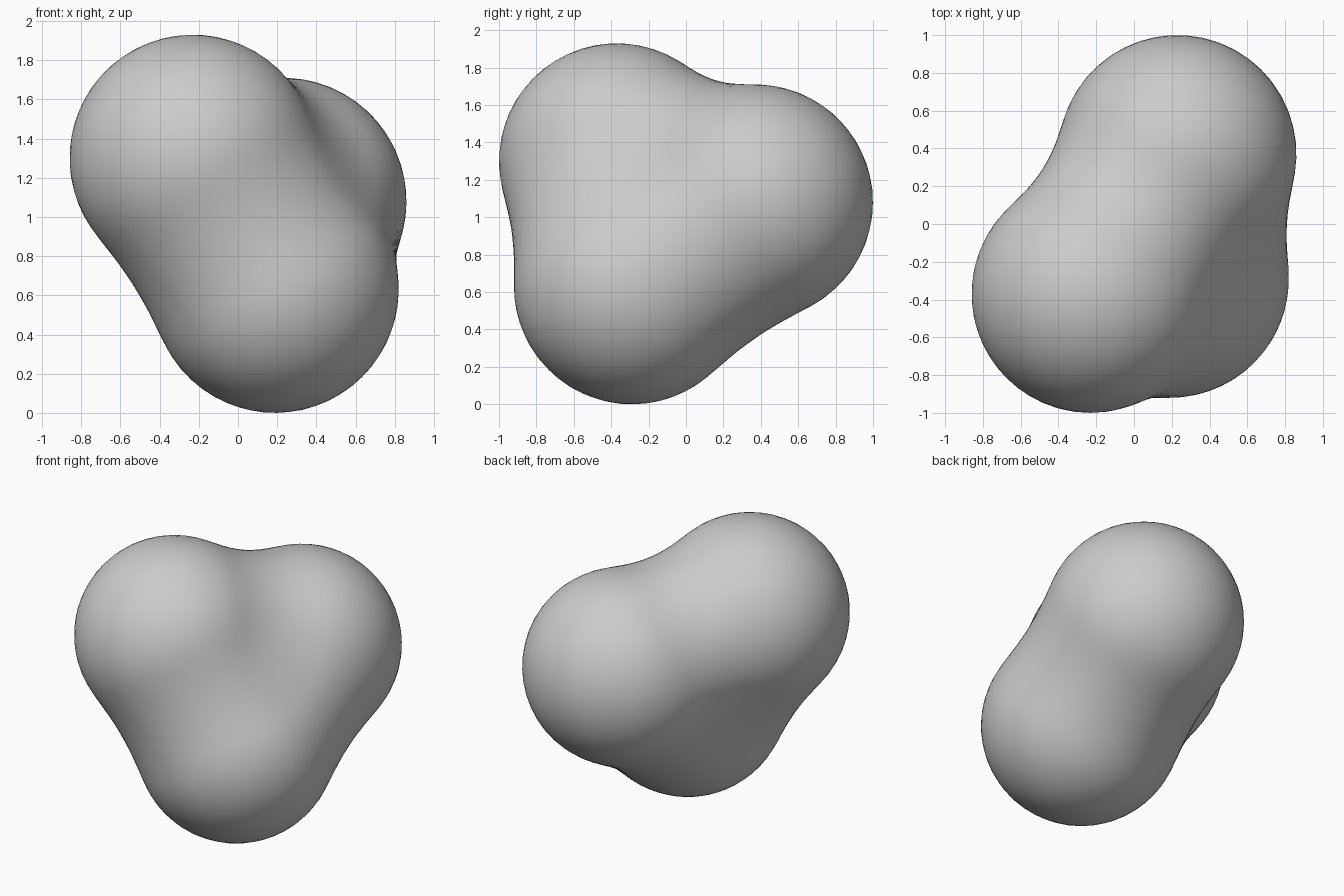
import bpy, bmesh
from mathutils import Vector

if "Cube" in bpy.data.objects:
    bpy.data.objects.remove(bpy.data.objects["Cube"])

# Three equal soft balls that melt into one another
BALL_RADIUS = 0.63
REACH = 1.0          # how far each ball's blending field extends
BALLS = [Vector((-0.23, -0.37, 1.30)),   # upper front
         Vector((0.19, -0.29, 0.63)),    # lower
         Vector((0.23, 0.37, 1.08))]     # back
CORE = sum(BALLS, Vector()) / 3
LEVEL = (1 - (BALL_RADIUS / REACH) ** 2) ** 3


def field(p):
    return sum(max(0.0, 1 - (p - c).length_squared / REACH ** 2) ** 3 for c in BALLS)


def surface_point(direction):
    # Bisect inward along the ray to the blended surface
    near, far = 0.0, 1.6
    for _ in range(24):
        mid = (near + far) / 2
        if field(CORE + direction * mid) > LEVEL:
            near = mid
        else:
            far = mid
    return CORE + direction * near


# Blob: a sphere pushed out to the blended surface
bm = bmesh.new()
bmesh.ops.create_icosphere(bm, subdivisions=5, radius=1)
for v in bm.verts:
    v.co = surface_point(v.co.normalized())
# Even out the mesh spacing, then settle back onto the surface
for _ in range(3):
    bmesh.ops.smooth_vert(bm, verts=bm.verts, factor=0.5,
                          use_axis_x=True, use_axis_y=True, use_axis_z=True)
    for v in bm.verts:
        v.co = surface_point((v.co - CORE).normalized())
for f in bm.faces:
    f.smooth = True
mesh = bpy.data.meshes.new("blob")
bm.to_mesh(mesh)
bm.free()
blob = bpy.data.objects.new("blob", mesh)
bpy.context.collection.objects.link(blob)
